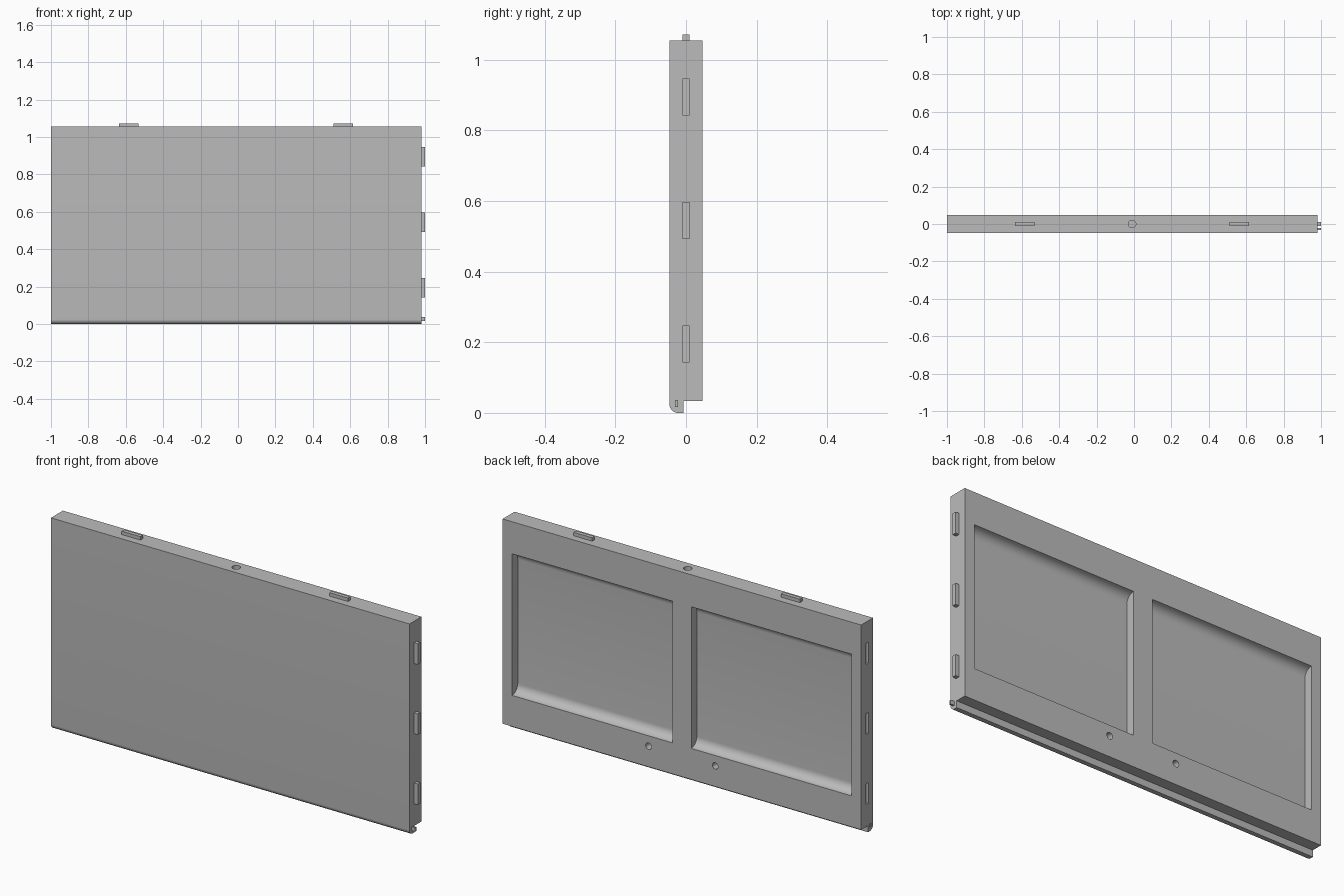
import bpy, bmesh
from math import sin, cos, pi
from mathutils import Matrix

cube = bpy.data.objects.get("Cube")
if cube:
    bpy.data.objects.remove(cube, do_unlink=True)

grey = bpy.data.materials.new("plain grey")
grey.use_nodes = True
colour = (0.5, 0.5, 0.5, 1)
grey.diffuse_color = colour
grey.node_tree.nodes["Principled BSDF"].inputs["Base Color"].default_value = colour


def finish(name, bm):
    bmesh.ops.recalc_face_normals(bm, faces=bm.faces)
    mesh = bpy.data.meshes.new(name)
    bm.to_mesh(mesh)
    bm.free()
    mesh.materials.append(grey)
    ob = bpy.data.objects.new(name, mesh)
    bpy.context.collection.objects.link(ob)
    return ob


def extrude_x(name, profile, x0, x1):
    """Extrude a (y, z) profile along x."""
    bm = bmesh.new()
    face = bm.faces.new([bm.verts.new((x0, y, z)) for y, z in profile])
    new = bmesh.ops.extrude_face_region(bm, geom=[face])["geom"]
    verts = [v for v in new if isinstance(v, bmesh.types.BMVert)]
    bmesh.ops.translate(bm, verts=verts, vec=(x1 - x0, 0, 0))
    return finish(name, bm)


def box(name, x, y, z):
    """Box from (min, max) pairs."""
    profile = [(y[0], z[0]), (y[1], z[0]), (y[1], z[1]), (y[0], z[1])]
    return extrude_x(name, profile, *x)


def cylinder(name, centre, radius, length, axis):
    bm = bmesh.new()
    turn = Matrix.Rotation(pi / 2, 4, "X") if axis == "Y" else Matrix()
    bmesh.ops.create_cone(bm, cap_ends=True, segments=32, radius1=radius, radius2=radius,
                          depth=length, matrix=Matrix.Translation(centre) @ turn)
    return finish(name, bm)


def arc(cy, cz, r, start, end, n=10):
    angles = [start + (end - start) * i / n for i in range(n + 1)]
    return [(cy + r * cos(a), cz + r * sin(a)) for a in angles]


LEFT, RIGHT, TOP, HALF = 0.98, -1.0, 1.055, 0.047
MID = (LEFT + RIGHT) / 2

# Panel with a rounded front lip and a rebate along the lower back
R = 0.025
profile = arc(R - HALF, R, R, pi, 1.5 * pi)
profile += [(-0.007, 0), (-0.007, 0.033), (HALF, 0.033), (HALF, TOP), (-HALF, TOP)]
panel = extrude_x("panel", profile, RIGHT, LEFT)

cutters = []

# Two back recesses with coved top and bottom
floor, low, high = 0.003, 0.188, 0.895
cove = HALF - floor
outline = [(HALF + 0.02, low)] + arc(HALF, low + cove, cove, 1.5 * pi, pi)
outline += arc(HALF, high - cove, cove, pi, pi / 2) + [(HALF + 0.02, high)]
for side in (-1, 1):
    ends = sorted((MID + side * 0.052, MID + side * 0.937))
    cutters.append(extrude_x("recess_cutter", outline, *ends))
    # Round holes below the recesses
    cutters.append(cylinder("back_hole_cutter", (MID + side * 0.184, HALF, 0.136), 0.016, 0.08, "Y"))

# Round hole in the top edge
cutters.append(cylinder("top_hole_cutter", (MID, 0, TOP), 0.02, 0.1, "Z"))

# Pegs on the left edge, with matching slots in the right edge
pegs = [((-0.01, 0.01), (z - 0.052, z + 0.052)) for z in (0.195, 0.545, 0.895)]
pegs.append(((-0.031, -0.022), (0.017, 0.037)))
for i, (y, z) in enumerate(pegs):
    box(f"side_peg_{i + 1}", (LEFT - 0.01, 1.0), y, z)
    cutters.append(box("slot_cutter", (RIGHT - 0.02, RIGHT + 0.022), y, z))

# Pegs on the top edge
for side, x in (("right", -0.584), ("left", 0.563)):
    box(f"top_peg_{side}", (x - 0.052, x + 0.052), (-0.01, 0.01), (TOP - 0.01, TOP + 0.017))

# Cut the panel
bpy.context.view_layer.objects.active = panel
panel.select_set(True)
for cutter in cutters:
    cut = panel.modifiers.new("cut", "BOOLEAN")
    cut.operation, cut.solver, cut.object = "DIFFERENCE", "EXACT", cutter
    bpy.ops.object.modifier_apply(modifier=cut.name)
    bpy.data.objects.remove(cutter, do_unlink=True)
bpy.ops.object.shade_smooth_by_angle(angle=pi / 6)
